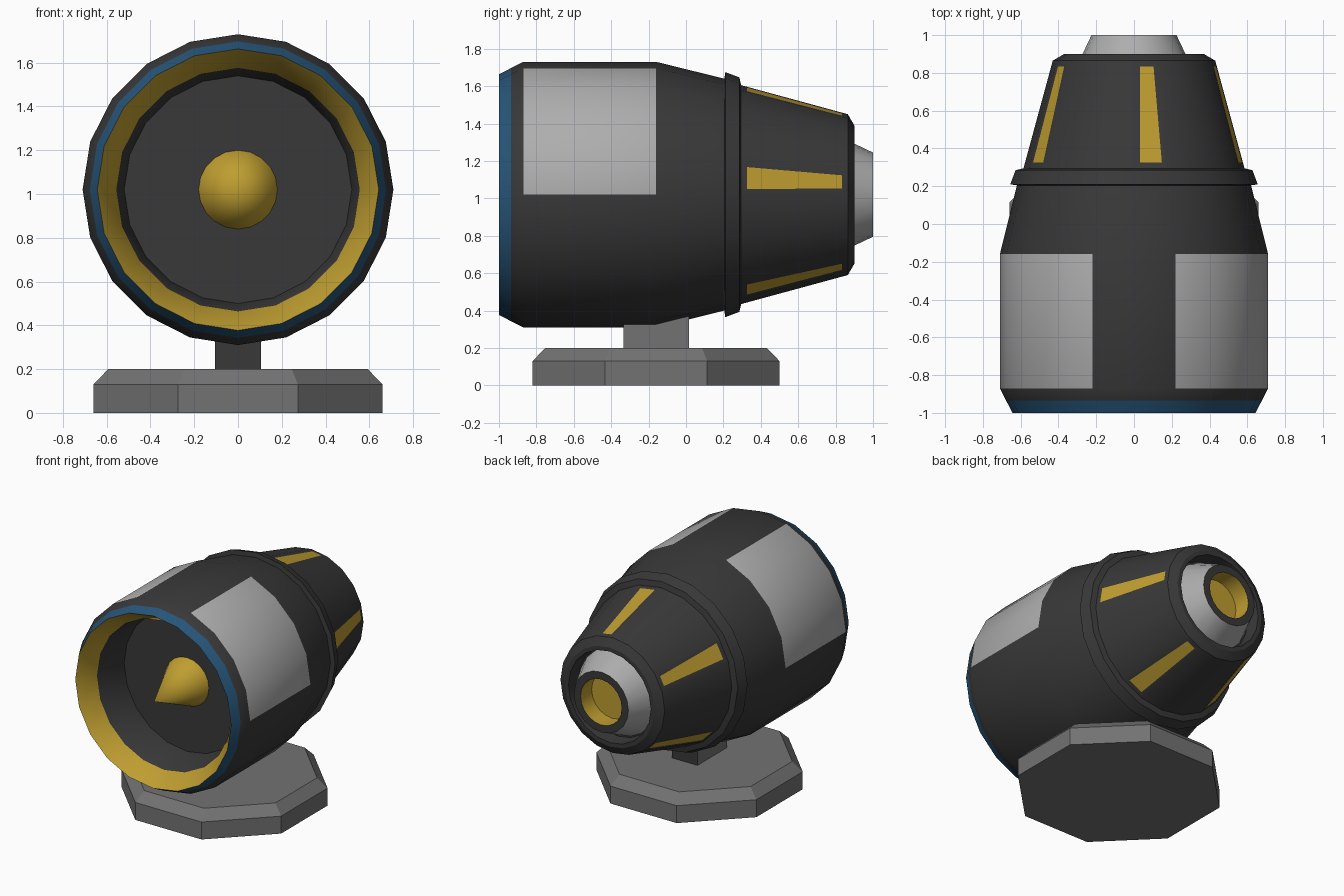
import bpy, bmesh, math
from mathutils import Vector

if "Cube" in bpy.data.objects:
    bpy.data.objects.remove(bpy.data.objects["Cube"])

SIDES = 20
AXIS_Z = 1.02


def material(name, rgb):
    m = bpy.data.materials.new(name)
    m.diffuse_color = (*rgb, 1)
    m.use_nodes = True
    m.node_tree.nodes["Principled BSDF"].inputs["Base Color"].default_value = m.diffuse_color
    return m


DARK, GOLD, SILVER, BLUE, GREY = range(5)
MATS = [
    material("dark_shell", (0.04, 0.04, 0.04)),
    material("gold", (0.52, 0.34, 0.03)),
    material("silver_panel", (0.42, 0.42, 0.42)),
    material("blue_lip", (0.02, 0.09, 0.19)),
    material("stand_grey", (0.17, 0.17, 0.17)),
]


def finish(name, bm):
    bmesh.ops.recalc_face_normals(bm, faces=bm.faces)
    me = bpy.data.meshes.new(name)
    bm.to_mesh(me)
    bm.free()
    for m in MATS:
        me.materials.append(m)
    ob = bpy.data.objects.new(name, me)
    bpy.context.collection.objects.link(ob)
    bpy.context.view_layer.objects.active = ob
    ob.select_set(True)
    bpy.ops.object.shade_smooth_by_angle(angle=math.radians(30))
    ob.select_set(False)
    return ob


def lathe(profile):
    """Turn (y, radius, material of the band that follows) about the engine axis."""
    bm = bmesh.new()
    rings = []
    for y, r, _ in profile:
        if r == 0:
            rings.append([bm.verts.new((0, y, AXIS_Z))] * SIDES)
        else:
            rings.append([bm.verts.new((r * math.cos(a), y, AXIS_Z + r * math.sin(a)))
                          for a in (2 * math.pi * i / SIDES for i in range(SIDES))])
    bands = []
    for (a, b), p in zip(zip(rings, rings[1:]), profile):
        band = []
        for i in range(SIDES):
            j = (i + 1) % SIDES
            f = bm.faces.new(list(dict.fromkeys((a[i], a[j], b[j], b[i]))))
            f.material_index = p[2]
            band.append(f)
        bands.append(band)
    return bm, bands


# Engine shell: intake floor, intake wall, lip, outer skin, collar, tail, tail recess
bm, bands = lathe([
    (-0.60, 0, DARK), (-0.60, 0.52, DARK), (-0.87, 0.555, GOLD), (-1.0, 0.643, BLUE),
    (-0.935, 0.677, DARK), (-0.87, 0.71, DARK), (-0.16, 0.71, DARK),
    (0.205, 0.62, DARK), (0.21, 0.655, DARK), (0.285, 0.627, DARK), (0.295, 0.585, DARK),
    (0.865, 0.43, DARK), (0.90, 0.37, DARK), (0.90, 0.34, DARK), (0.80, 0.33, DARK),
    (0.80, 0, DARK)])
# Silver side panels: four facets on each upper side
for i in (0, 1, 2, 3, 6, 7, 8, 9):
    bands[5][i].material_index = SILVER
# Gold tail stripes: every fourth facet inset
bmesh.ops.recalc_face_normals(bm, faces=bm.faces)
stripes = bands[10][::4]
bmesh.ops.inset_individual(bm, faces=stripes, thickness=0.045)
for f in stripes:
    f.material_index = GOLD
finish("engine_shell", bm)

# Intake cone
finish("intake_cone", lathe([(-0.99, 0, GOLD), (-0.60, 0.18, GOLD), (-0.60, 0, GOLD)])[0])

# Exhaust nozzle with gold bore
finish("exhaust_nozzle", lathe([
    (0.80, 0, SILVER), (0.80, 0.32, SILVER), (1.0, 0.225, DARK),
    (1.0, 0.17, GOLD), (0.87, 0.17, GOLD), (0.87, 0, GOLD)])[0])

# Octagonal stand base with chamfered top
bm = bmesh.new()
levels = []
for z, apothem in ((0, 0.66), (0.13, 0.66), (0.2, 0.593)):
    r = apothem / math.cos(math.pi / 8)
    levels.append([bm.verts.new((r * math.cos(a), -0.16 + r * math.sin(a), z))
                   for a in (math.pi * (2 * i + 1) / 8 for i in range(8))])
for a, b in zip(levels, levels[1:]):
    for i in range(8):
        bm.faces.new((a[i], a[(i + 1) % 8], b[(i + 1) % 8], b[i]))
bm.faces.new(levels[0])
bm.faces.new(levels[-1])
for f in bm.faces:
    f.material_index = GREY
finish("stand_base", bm)

# Support post: grey cheeks, dark front and back
bm = bmesh.new()
bmesh.ops.create_cube(bm, size=1)
bmesh.ops.scale(bm, vec=(0.21, 0.35, 0.21), verts=bm.verts)
bmesh.ops.translate(bm, vec=Vector((0, -0.16, 0.295)), verts=bm.verts)
for f in bm.faces:
    f.material_index = GREY if abs(f.calc_center_median().x) > 0.1 else DARK
finish("support_post", bm)
